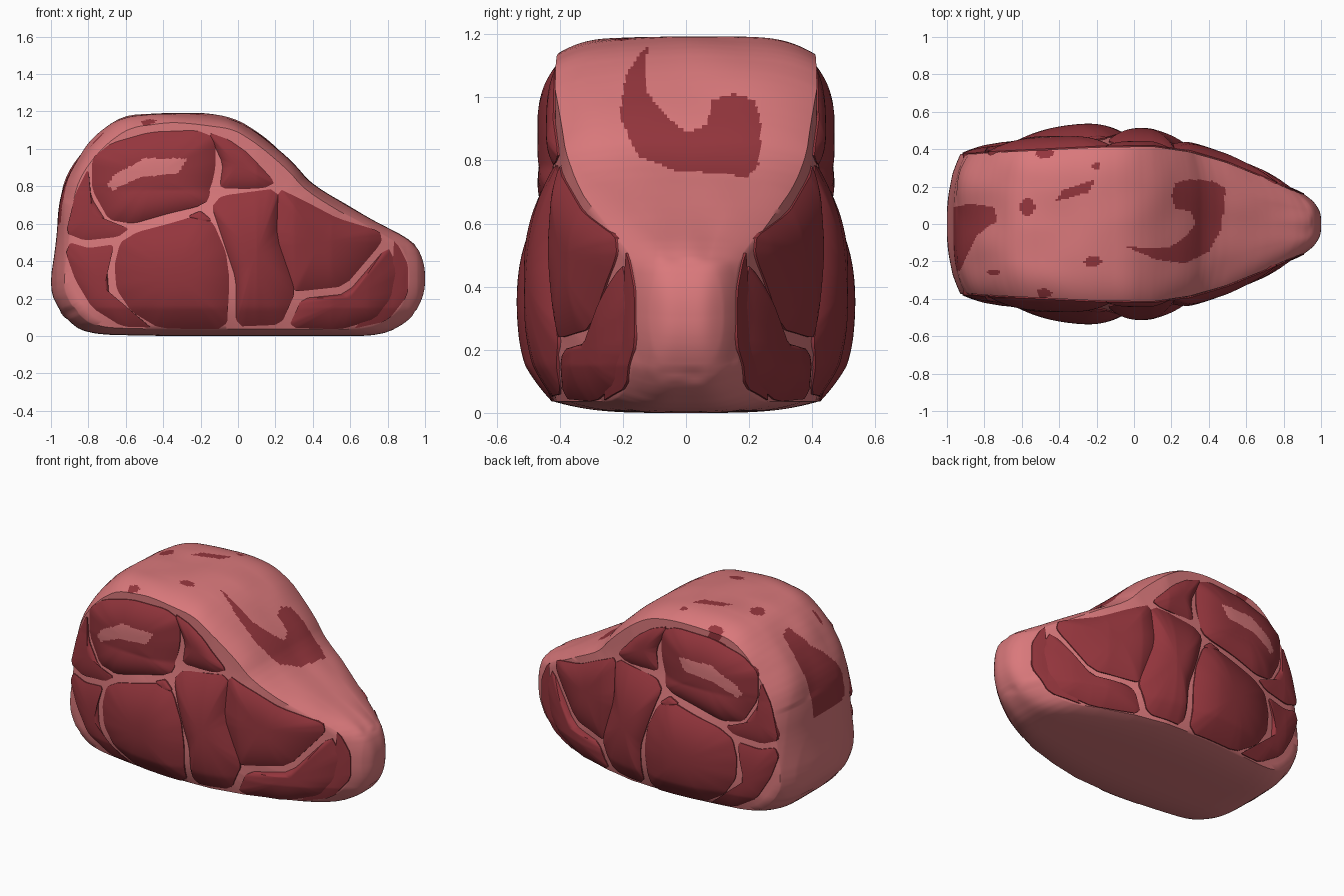
import bpy, bmesh, math
from mathutils import Vector, noise

if "Cube" in bpy.data.objects:
    bpy.data.objects.remove(bpy.data.objects["Cube"])


def material(name, rgb):
    m = bpy.data.materials.new(name)
    m.diffuse_color = (*rgb, 1)
    m.use_nodes = True
    m.node_tree.nodes["Principled BSDF"].inputs["Base Color"].default_value = m.diffuse_color
    return m


FAT = material("fat pink", (0.70, 0.19, 0.20))
LEAN = material("lean red", (0.295, 0.036, 0.046))


def chaikin(pts, times, cut):
    for _ in range(times):
        out = []
        for i, a in enumerate(pts):
            b = pts[(i + 1) % len(pts)]
            out += [a.lerp(b, cut), a.lerp(b, 1 - cut)]
        pts = out
    return pts


def resample(pts, n):
    """n evenly spaced points around a closed outline"""
    seg = [(pts[(i + 1) % len(pts)] - p).length for i, p in enumerate(pts)]
    total, out, i, run = sum(seg), [], 0, 0.0
    for k in range(n):
        d = total * k / n
        while run + seg[i] < d:
            run += seg[i]
            i += 1
        out.append(pts[i].lerp(pts[(i + 1) % len(pts)], (d - run) / max(seg[i], 1e-9)))
    return out


def inside(x, y, poly):
    hit = False
    for i, (x1, y1) in enumerate(poly):
        x2, y2 = poly[i - 1]
        if (y1 > y) != (y2 > y) and x < (x2 - x1) * (y - y1) / (y2 - y1) + x1:
            hit = not hit
    return hit


WIDTH = [(-1.0, .24), (-.97, .33), (-.93, .365), (-.8, .38), (-.5, .395), (-.2, .41), (.1, .415),
         (.3, .385), (.5, .325), (.7, .245), (.82, .19), (.9, .16), (.96, .145), (1.0, .12)]


def side(x, z):
    """half thickness of the cut at a point of the front face"""
    x = min(max(x, -1), 1)
    for (x1, w1), (x2, w2) in zip(WIDTH, WIDTH[1:]):
        if x <= x2:
            w = w1 + (w2 - w1) * (x - x1) / (x2 - x1)
            break
    bulge = max(0, 1 - ((z - .36) / .42) ** 2) * math.exp(-((x + .25) / .45) ** 2)
    return w + .08 * bulge - .03 * max(0, 1 - z / .15)


def loft(name, rings, mats, rule, angle):
    bm = bmesh.new()
    rows = [[bm.verts.new(p) for p in r] for r in rings]
    n = len(rows[0])
    for a, b in zip(rows, rows[1:]):
        for i in range(n):
            j = (i + 1) % n
            bm.faces.new((a[i], a[j], b[j], b[i]))
    bm.faces.new(rows[0])
    bm.faces.new(rows[-1])
    bmesh.ops.recalc_face_normals(bm, faces=bm.faces)
    for f in bm.faces:
        f.material_index = 1 if rule(f.calc_center_median()) else 0
    me = bpy.data.meshes.new(name)
    bm.to_mesh(me)
    bm.free()
    ob = bpy.data.objects.new(name, me)
    bpy.context.collection.objects.link(ob)
    for m in mats:
        me.materials.append(m)
    bpy.ops.object.select_all(action='DESELECT')
    ob.select_set(True)
    bpy.context.view_layer.objects.active = ob
    bpy.ops.object.shade_smooth_by_angle(angle=math.radians(angle))
    return ob


# Fat body: outline in x, z swept across the thickness
outline = [(-1, .25), (-.93, .11), (-.81, .01), (-.45, 0), (0, .0), (.45, 0), (.77, 0),
           (.93, .09), (1, .23), (1, .38), (.95, .5), (.7, .63), (.4, .81), (.3, .93),
           (.13, 1.08), (-.02, 1.17), (-.2, 1.2), (-.4, 1.2), (-.61, 1.18), (-.77, 1.06),
           (-.91, .86), (-.95, .7), (-.96, .52)]
prof = resample(chaikin([Vector(p) for p in outline], 2, .22), 360)
x0, x1 = min(p.x for p in prof), max(p.x for p in prof)
z0, z1 = min(p.y for p in prof), max(p.y for p in prof)
prof = [Vector(((p.x - x0) / (x1 - x0) * 2 - 1, (p.y - z0) / (z1 - z0) * 1.195)) for p in prof]
mid = Vector((-.1, .45))
steps = 90
spec = [(1 - .08 * abs(t) ** 4, t) for t in [2 * i / steps - 1 for i in range(steps + 1)]]
cap = [.01, .2, .4, .6, .75, .87]
spec = [(k, -1) for k in cap] + spec + [(k, 1) for k in reversed(cap)]
rings = []
for k, t in spec:
    ring = []
    for p in prof:
        lump = .014 * noise.noise(Vector((p.x * 4, t * 2, p.y * 4))) if p.y > .1 and abs(p.x) < .95 else 0
        q = mid + (p - mid) * (k + lump)
        ring.append((q.x, t * side(q.x, q.y), max(q.y, 0)))
    rings.append(ring)

# Lean patches showing through the fat, as seen from above
horseshoe = [(-.05, -.12), (.1, -.13), (.2, -.12), (.28, -.06), (.33, 0), (.3, .07), (.22, .08), (.2, .15),
             (.22, .22), (.3, .24), (.42, .23), (.49, .19), (.47, -.02), (.4, -.15), (.27, -.21), (.12, -.19)]
end_patch = [(-1.1, -.25), (-.93, -.25), (-.84, -.06), (-.73, .02), (-.75, .09), (-.88, .11), (-1.1, .05)]
streak = [(-.42, .12), (-.38, .18), (-.21, .24), (-.24, .17)]
spots = [(-.57, .09, .04, .05), (-.22, -.2, .045, .03), (-.48, -.37, .04, .025),
         (-.75, -.26, .035, .015), (-.2, .31, .025, .015), (-.48, .38, .05, .03)]


def body_lean(c):
    if c.z < .6:
        return False
    return (any(inside(c.x, c.y, s) for s in (horseshoe, end_patch, streak)) or
            any(((c.x - a) / r) ** 2 + ((c.y - b) / s) ** 2 < 1 for a, b, r, s in spots))


loft("fat_body", rings, (FAT, LEAN), body_lean, 50)


# Muscles: domed plates on the front face, mirrored to the back
def muscle(name, pts, h=.05, mark=()):
    pts = resample(chaikin([Vector(p) for p in pts], 1, .13), 120)
    c = sum(pts, Vector((0, 0))) / len(pts)
    rings = []
    for k in [1, 1, .98] + [.96 - .04 * i for i in range(24)]:
        lift = -.02 if not rings else .006 + (h - .006) * (1 - k ** 3)
        ring = []
        for p in pts:
            q = c + (p - c) * k
            ring.append((q.x, -side(q.x, q.y) - lift, q.y))
        rings.append(ring)
    ob = loft(name, rings, (LEAN, FAT), lambda f: inside(f.x, f.z, mark), 35)
    m = ob.modifiers.new("mirror", 'MIRROR')
    m.use_axis = (False, True, False)
    m.mirror_object = bpy.data.objects["fat_body"]
    m.use_mirror_merge = False


muscle("upper_eye_muscle", [(-.78, .95), (-.68, 1.03), (-.47, 1.09), (-.22, 1.1), (-.12, 1.06), (-.12, .9),
                            (-.16, .72), (-.22, .69), (-.37, .655), (-.56, .6), (-.69, .62), (-.78, .78)],
       .07, [(-.7, .8), (-.66, .86), (-.5, .95), (-.27, .95), (-.32, .87), (-.52, .85), (-.67, .78)])
muscle("lower_main_muscle", [(-.63, .5), (-.54, .555), (-.37, .6), (-.2, .65), (-.13, .6), (-.065, .45),
                             (-.045, .3), (-.06, .035), (-.42, .04), (-.57, .13), (-.65, .25), (-.66, .38)], .05)
muscle("left_lower_muscle", [(-.92, .44), (-.9, .5), (-.8, .47), (-.66, .49), (-.7, .36), (-.69, .22),
                             (-.6, .1), (-.45, .045), (-.62, .05), (-.78, .15), (-.87, .3)], .025)
muscle("left_edge_muscle", [(-.92, .55), (-.87, .76), (-.8, .9), (-.785, .74), (-.7, .605),
                            (-.58, .575), (-.64, .53), (-.82, .51)], .02)
muscle("top_wedge_muscle", [(-.16, 1.09), (-.05, 1.05), (.05, .98), (.2, .82), (.14, .79), (-.1, .78), (-.08, .92)], .03)
muscle("seam_sliver", [(-.27, .64), (-.2, .67), (-.14, .62), (-.18, .6)], .015)
muscle("centre_muscle", [(-.14, .69), (-.09, .75), (.215, .79), (.21, .53), (.31, .24), (.23, .06),
                         (-.01, .05), (-.01, .3), (-.08, .51)], .05)
muscle("right_upper_muscle", [(.215, .79), (.36, .72), (.53, .63), (.76, .56), (.77, .5), (.57, .265),
                              (.34, .24), (.3, .24), (.2, .53)], .045)
muscle("right_lower_muscle", [(.8, .48), (.86, .36), (.83, .2), (.74, .09), (.55, .035), (.27, .045),
                              (.34, .2), (.58, .225)], .04)
muscle("right_edge_muscle", [(.83, .51), (.86, .48), (.91, .38), (.91, .22), (.8, .08), (.6, .035),
                             (.76, .085), (.855, .2), (.885, .36)], .012)
